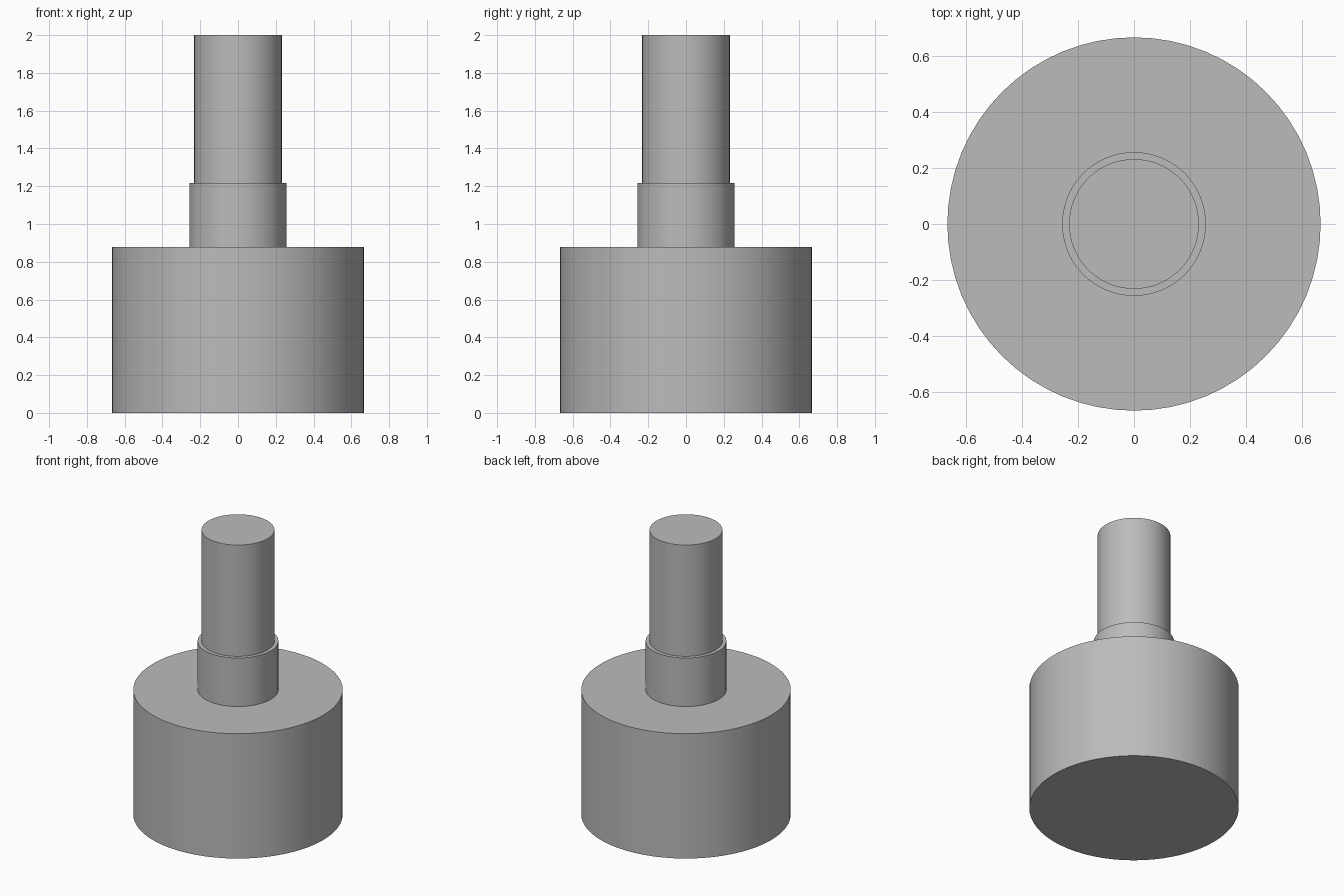
import bpy
import math

cube = bpy.data.objects.get("Cube")
if cube:
    bpy.data.objects.remove(cube, do_unlink=True)

# Single grey finish
grey = bpy.data.materials.new("plain grey")
grey.use_nodes = True
colour = (0.5, 0.5, 0.5, 1.0)
grey.diffuse_color = colour
grey.node_tree.nodes["Principled BSDF"].inputs["Base Color"].default_value = colour


def cylinder(name, radius, bottom, top):
    """Add a smooth-sided upright cylinder with sharp rims."""
    bpy.ops.mesh.primitive_cylinder_add(
        vertices=64, radius=radius, depth=top - bottom,
        location=(0, 0, (bottom + top) / 2))
    part = bpy.context.object
    part.name = name
    part.data.materials.append(grey)
    bpy.ops.object.shade_smooth_by_angle(angle=math.radians(30))
    return part


# Wide base, stepped collar and tall shaft
cylinder("base_drum", 0.667, 0.0, 0.877)
cylinder("collar", 0.257, 0.877, 1.218)
cylinder("shaft", 0.232, 1.218, 2.0)
